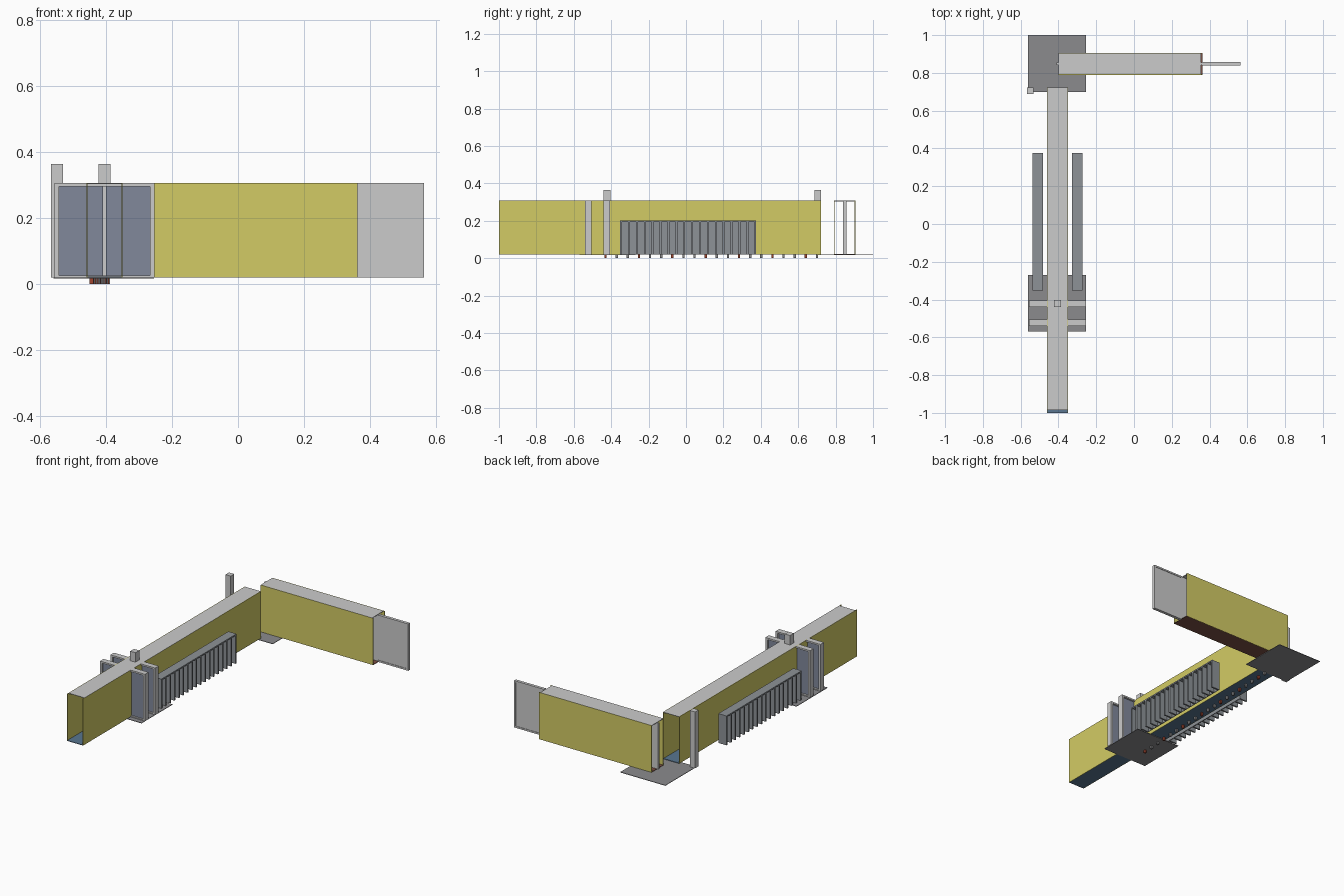
import bpy

if "Cube" in bpy.data.objects:
    bpy.data.objects.remove(bpy.data.objects["Cube"])

def material(name, rgb):
    m = bpy.data.materials.new(name)
    m.diffuse_color = (*rgb, 1)
    m.use_nodes = True
    m.node_tree.nodes["Principled BSDF"].inputs["Base Color"].default_value = m.diffuse_color
    return m

yellow = material("yellow", (0.65, 0.60, 0.13))
blue = material("blue", (0.10, 0.18, 0.28))
brown = material("brown", (0.20, 0.08, 0.06))
red = material("red", (0.35, 0.06, 0.03))
steel = material("steel", (0.27, 0.29, 0.31))
dark = material("dark_grey", (0.26, 0.26, 0.27))
glass = material("tinted_glass", (0.22, 0.25, 0.33))

def box(name, x0, x1, y0, y1, z0, z1, mat=None):
    v = [(x, y, z) for x in (x0, x1) for y in (y0, y1) for z in (z0, z1)]
    f = [(0, 1, 3, 2), (4, 6, 7, 5), (0, 4, 5, 1), (2, 3, 7, 6), (0, 2, 6, 4), (1, 5, 7, 3)]
    me = bpy.data.meshes.new(name)
    me.from_pydata(v, [], f)
    ob = bpy.data.objects.new(name, me)
    bpy.context.collection.objects.link(ob)
    if mat:
        me.materials.append(mat)
    return ob

LOW, TOP, T = 0.02, 0.307, 0.003
CX = -0.405  # centre line of the long corridor

# Long corridor, open at both ends
for side, x in (("left", -0.46), ("right", -0.35 - T)):
    box(f"corridor_wall_{side}", x, x + T, -1, 0.722, LOW, TOP, yellow)
box("corridor_roof", -0.46, -0.35, -0.985, 0.722, TOP - T, TOP)
box("corridor_floor", -0.46, -0.35, -1, 0.722, LOW, LOW + T, blue)

# Cross corridor, open at both ends
for side, y in (("front", 0.79), ("back", 0.905 - T)):
    box(f"cross_wall_{side}", -0.40, 0.363, y, y + T, LOW, TOP, yellow)
box("cross_roof", -0.40, 0.355, 0.79, 0.905, TOP - T, TOP)
box("cross_floor", -0.40, 0.363, 0.79, 0.905, LOW, LOW + T, brown)

# Long dividing panel through the cross corridor, with a raised rim at its end
box("divider_panel", -0.41, 0.56, 0.843, 0.855, LOW + T, TOP - T)
box("divider_rim_end", 0.555, 0.565, 0.840, 0.858, LOW, TOP)
box("divider_rim_bottom", 0.36, 0.56, 0.840, 0.858, LOW, LOW + 0.01)
box("divider_rim_top", 0.36, 0.56, 0.840, 0.858, TOP - 0.01, TOP)

# Base plates
box("door_base_plate", -0.56, -0.255, -0.57, -0.27, LOW - T, LOW, dark)
box("end_base_plate", -0.56, -0.255, 0.70, 1.0, LOW - T, LOW, dark)

# Double sliding doors crossing the corridor
for i, y in enumerate((-0.54, -0.44)):
    for side in (-1, 1):
        a, b = sorted((CX + side * 0.152, CX + side * 0.138))
        box(f"door_jamb_{i}", a, b, y, y + 0.034, LOW, TOP)
        a, b = sorted((CX + side * 0.005, CX + side * 0.138))
        box(f"door_leaf_{i}", a, b, y + 0.010, y + 0.022, LOW + 0.005, TOP - 0.009, glass)
    box(f"door_lintel_{i}", CX - 0.152, CX + 0.152, y, y + 0.034, TOP - 0.01, TOP)
    box(f"door_sill_{i}", CX - 0.152, CX + 0.152, y, y + 0.034, LOW, LOW + 0.006)

# Marker posts
box("middle_post", -0.423, -0.387, -0.44, -0.403, LOW, 0.365)
box("corner_post", -0.567, -0.531, 0.688, 0.722, LOW, 0.365)

# Ribbed racks on both sides, backs toward the corridor
RIBS = 18
for side in (-1, 1):
    def rack(name, d0, d1, y0, y1, z0, z1):
        a, b = sorted((CX + side * d0, CX + side * d1))
        return box(name, a, b, y0, y1, z0, z1, steel)
    rack("rack_top", 0.077, 0.132, -0.352, 0.375, 0.192, 0.20)
    rack("rack_back", 0.077, 0.081, -0.352, 0.375, LOW, 0.192)
    rib = rack("rack_ribs", 0.081, 0.132, -0.352, -0.342, LOW, 0.192)
    arr = rib.modifiers.new("repeat", "ARRAY")
    arr.count = RIBS
    arr.use_relative_offset = False
    arr.use_constant_offset = True
    arr.constant_offset_displace = (0, 0.717 / (RIBS - 1), 0)

# Slightly diagonal row of small feet under the corridor
FEET = 20
for i in range(FEET):
    t = i / (FEET - 1)
    x, y = -0.445 + 0.05 * t, -0.43 + 1.13 * t
    box("foot", x - 0.006, x + 0.006, y - 0.006, y + 0.006, 0, LOW, red if i % 3 == 0 else dark)
